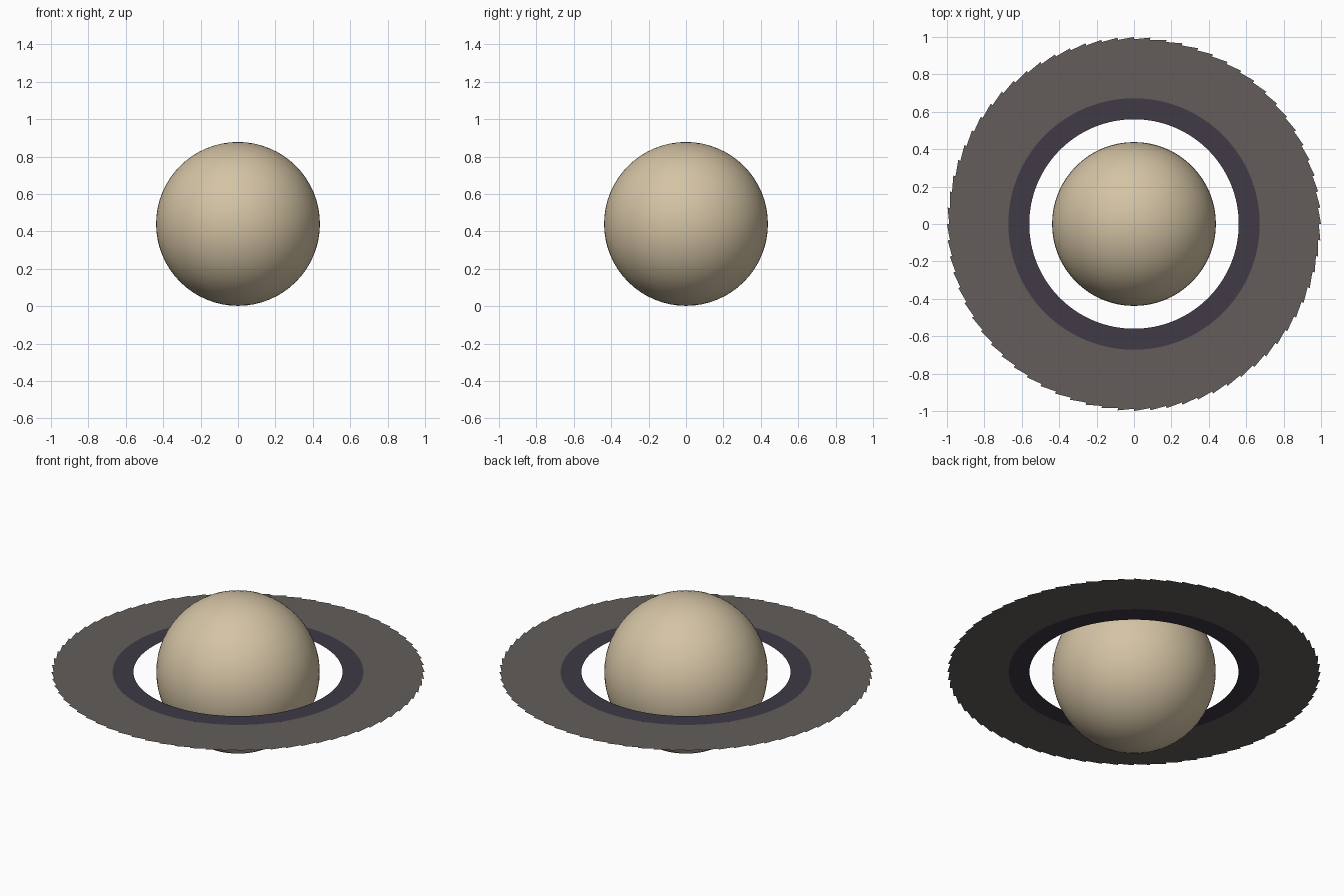
import bpy, bmesh, math

if "Cube" in bpy.data.objects:
    bpy.data.objects.remove(bpy.data.objects["Cube"])

Z = 0.44      # height of the planet centre and ring plane


def material(name, rgb):
    m = bpy.data.materials.new(name)
    m.diffuse_color = (*rgb, 1)
    m.use_nodes = True
    m.node_tree.nodes["Principled BSDF"].inputs["Base Color"].default_value = m.diffuse_color
    return m


def ring(name, inner, outer, mat, segs, jag=0.0):
    """Flat upward-facing ring; jag gives the outer rim a sawtooth step."""
    bm = bmesh.new()
    for i in range(segs):
        a, b = (math.tau * k / segs for k in (i, i + 1))
        corners = ((inner, a), (outer, a), (outer - jag, b), (inner, b))
        bm.faces.new([bm.verts.new((r * math.cos(t), r * math.sin(t), Z)) for r, t in corners])
    bmesh.ops.remove_doubles(bm, verts=bm.verts, dist=1e-5)
    me = bpy.data.meshes.new(name)
    bm.to_mesh(me)
    bm.free()
    me.materials.append(mat)
    ob = bpy.data.objects.new(name, me)
    bpy.context.collection.objects.link(ob)
    return ob


# Planet globe
bpy.ops.mesh.primitive_uv_sphere_add(segments=64, ring_count=32, radius=0.438, location=(0, 0, Z))
globe = bpy.context.object
globe.name = "planet_globe"
globe.data.materials.append(material("sand", (0.66, 0.55, 0.375)))
bpy.ops.object.shade_smooth()

# Dark inner ring and wide outer ring with ragged rim
ring("inner_ring", 0.56, 0.672, material("dark violet", (0.05, 0.041, 0.06)), 128)
ring("outer_ring", 0.672, 1.0, material("grey brown", (0.125, 0.11, 0.105)), 72, jag=0.012)
